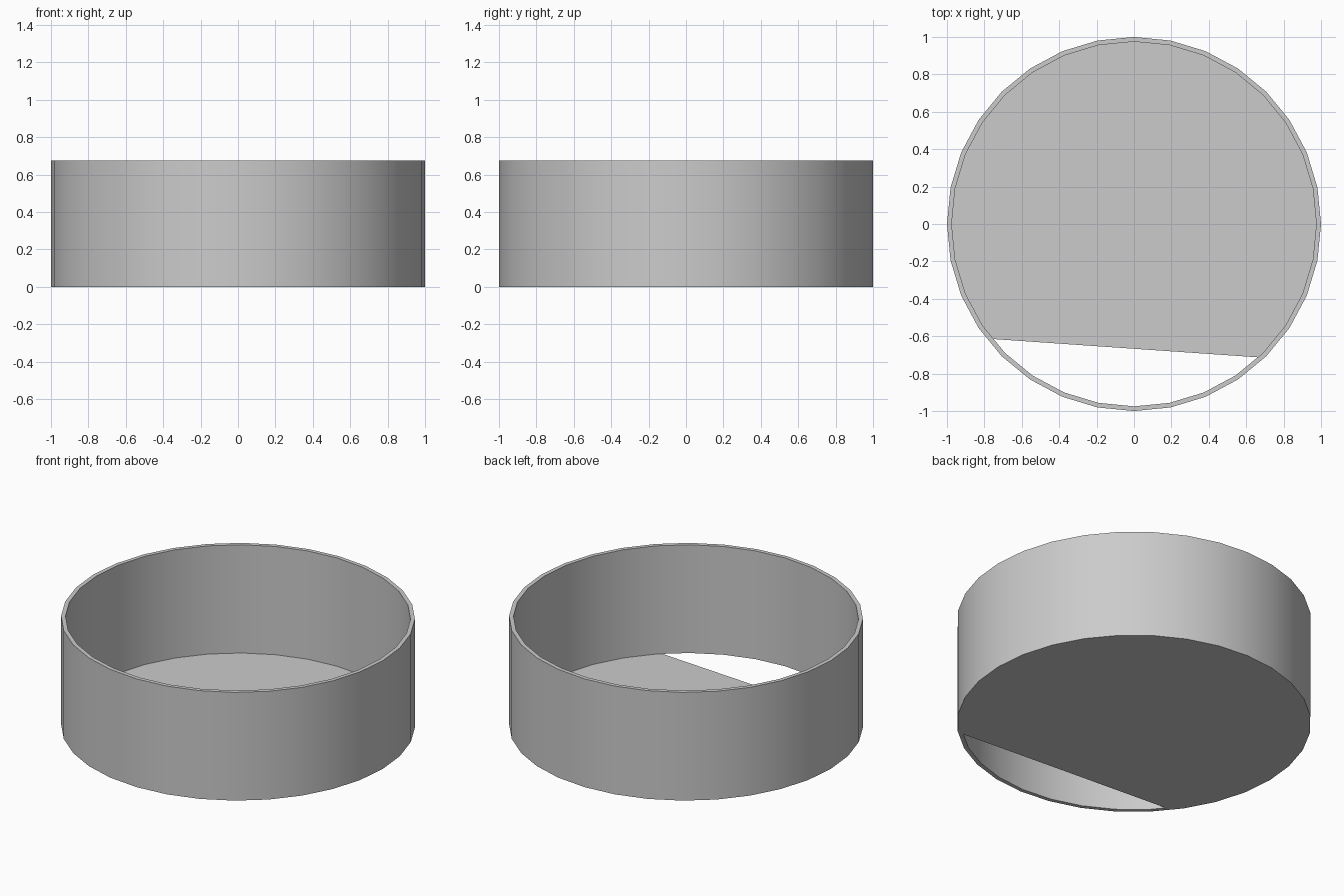
import bpy, bmesh
from math import cos, sin, pi, radians

if "Cube" in bpy.data.objects:
    bpy.data.objects.remove(bpy.data.objects["Cube"])

SIDES, R_OUT, R_IN, HEIGHT = 32, 1.0, 0.975, 0.675


def ring(bm, radius, z):
    return [bm.verts.new((radius * cos(2 * pi * i / SIDES),
                          radius * sin(2 * pi * i / SIDES), z)) for i in range(SIDES)]


def finish(bm, name):
    mesh = bpy.data.meshes.new(name)
    bm.to_mesh(mesh)
    bm.free()
    obj = bpy.data.objects.new(name, mesh)
    bpy.context.collection.objects.link(obj)
    return obj


# Hollow round wall: rectangular section swept around z
bm = bmesh.new()
loops = [ring(bm, r, z) for r, z in
         ((R_OUT, 0), (R_OUT, HEIGHT), (R_IN, HEIGHT), (R_IN, 0))]
for k in range(4):
    a, b = loops[k], loops[(k + 1) % 4]
    for i in range(SIDES):
        j = (i + 1) % SIDES
        bm.faces.new((a[i], a[j], b[j], b[i]))
bmesh.ops.recalc_face_normals(bm, faces=bm.faces)
wall = finish(bm, "round_wall")
bpy.context.view_layer.objects.active = wall
wall.select_set(True)
bpy.ops.object.shade_smooth_by_angle(angle=radians(30))

# Thin floor with a slanted straight cut that leaves an opening at the front
bm = bmesh.new()
bm.faces.new(ring(bm, R_IN, 0))
bmesh.ops.bisect_plane(bm, geom=bm.verts[:] + bm.edges[:] + bm.faces[:],
                       plane_co=(0, -0.667, 0), plane_no=(0.069, 1, 0),
                       clear_inner=True)
finish(bm, "floor")
